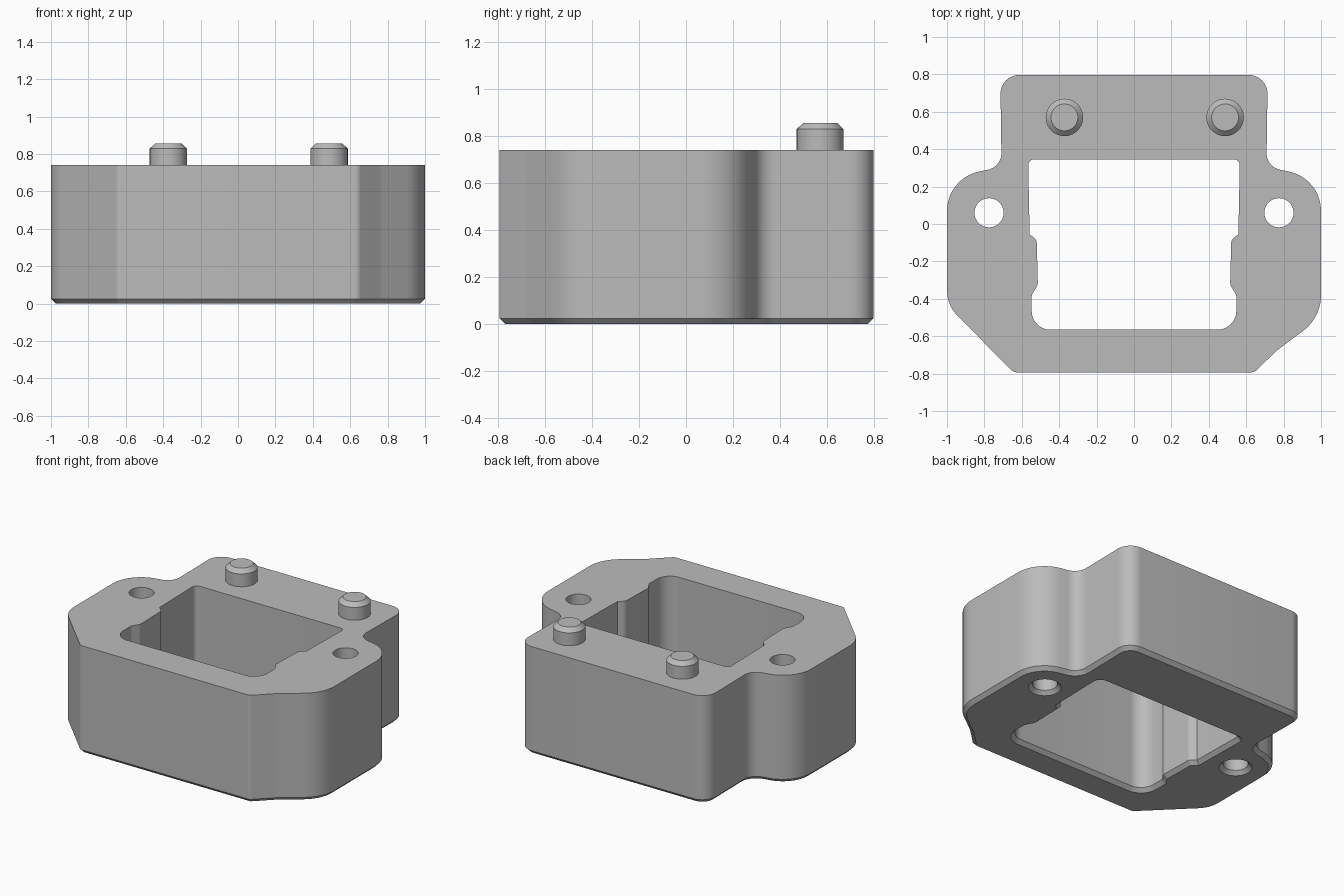
import bpy, bmesh, math
from mathutils import Vector

if "Cube" in bpy.data.objects:
    bpy.data.objects.remove(bpy.data.objects["Cube"])

HEIGHT, CHAMFER = 0.74, 0.025

grey = bpy.data.materials.new("plain grey")
grey.use_nodes = True
grey.diffuse_color = (0.5, 0.5, 0.5, 1)
grey.node_tree.nodes["Principled BSDF"].inputs["Base Color"].default_value = grey.diffuse_color


def rounded(corners, steps=10):
    """Polygon with each (x, y, radius) corner replaced by a fillet arc."""
    out = []
    for i, (x, y, r) in enumerate(corners):
        p = Vector((x, y))
        a = (Vector(corners[i - 1][:2]) - p).normalized()
        b = (Vector(corners[(i + 1) % len(corners)][:2]) - p).normalized()
        if r == 0:
            out.append(p)
            continue
        half = a.angle(b) / 2
        centre = p + (a + b).normalized() * (r / math.sin(half))
        start = p + a * (r / math.tan(half)) - centre
        end = p + b * (r / math.tan(half)) - centre
        sweep = math.pi - 2 * half
        for k in range(steps + 1):
            t = sweep * k / steps
            out.append(centre + (start * math.sin(sweep - t) + end * math.sin(t)) / math.sin(sweep))
    return out


def mirrored(points):
    return [(-p[0], *p[1:]) for p in reversed(points)]


def circle(x, y, r, n=40):
    return [Vector((x + r * math.cos(k * math.tau / n), y + r * math.sin(k * math.tau / n)))
            for k in range(n)]


def inset(loop, d):
    """Move a loop towards its left side by d."""
    out = []
    for i, p in enumerate(loop):
        a = (p - loop[i - 1]).normalized()
        b = (loop[(i + 1) % len(loop)] - p).normalized()
        n = Vector((-a.y - b.y, a.x + b.x)).normalized()
        out.append(p + n * (d / max(0.5, n.dot(Vector((-a.y, a.x))))))
    return out


def finish(name, bm):
    bmesh.ops.recalc_face_normals(bm, faces=bm.faces)
    mesh = bpy.data.meshes.new(name)
    bm.to_mesh(mesh)
    bm.free()
    mesh.materials.append(grey)
    obj = bpy.data.objects.new(name, mesh)
    bpy.context.collection.objects.link(obj)
    bpy.ops.object.select_all(action="DESELECT")
    obj.select_set(True)
    bpy.context.view_layer.objects.active = obj
    bpy.ops.object.shade_smooth_by_angle(angle=math.radians(28))


# Outer outline, counter-clockwise: the two front corners differ a little
shoulder = [(1, 0.245, 0.215), (0.708, 0.305, 0.09), (0.715, 0.797, 0.1)]
outer = rounded(
    [(-0.643, -0.793, 0.04), (0.643, -0.793, 0.04), (0.765, -0.675, 0.25), (1, -0.50, 0.24)]
    + shoulder + mirrored(shoulder) + [(-1, -0.435, 0.2)])

# Central opening with a small rib on each side wall
side = [(0.547, -0.565, 0.1), (0.547, -0.38, 0.03), (0.514, -0.325, 0.04),
        (0.520, -0.085, 0.04), (0.558, -0.055, 0), (0.566, 0.345, 0.03)]
opening = rounded(side + mirrored(side))

# Holes run clockwise so that the material lies on the left of every loop
loops = [outer] + [h[::-1] for h in (opening, circle(-0.775, 0.06, 0.078), circle(0.775, 0.06, 0.078))]

# Frame body: straight walls, chamfered bottom edges, flat caps
bm = bmesh.new()
caps = ([], [])
for loop in loops:
    rings = [[bm.verts.new((p.x, p.y, z)) for p in pts]
             for pts, z in ((inset(loop, CHAMFER), 0), (loop, CHAMFER), (loop, HEIGHT))]
    n = len(loop)
    for low, high in zip(rings, rings[1:]):
        for i in range(n):
            j = (i + 1) % n
            bm.faces.new((low[i], low[j], high[j], high[i]))
    for cap, ring in zip(caps, (rings[0], rings[2])):
        cap += [bm.edges.get((ring[i], ring[(i + 1) % n])) for i in range(n)]
for cap in caps:
    bmesh.ops.triangle_fill(bm, edges=cap, use_beauty=True, use_dissolve=False)
finish("frame_body", bm)

# Locating pins with chamfered tops
for name, x in (("right_pin", -0.372), ("left_pin", 0.487)):
    bm = bmesh.new()
    rings = [[bm.verts.new((p.x, p.y, z)) for p in circle(x, 0.57, r)]
             for r, z in ((0.1, HEIGHT), (0.1, 0.828), (0.072, 0.855))]
    for low, high in zip(rings, rings[1:]):
        for i in range(len(low)):
            j = (i + 1) % len(low)
            bm.faces.new((low[i], low[j], high[j], high[i]))
    bm.faces.new(rings[-1])
    finish(name, bm)
